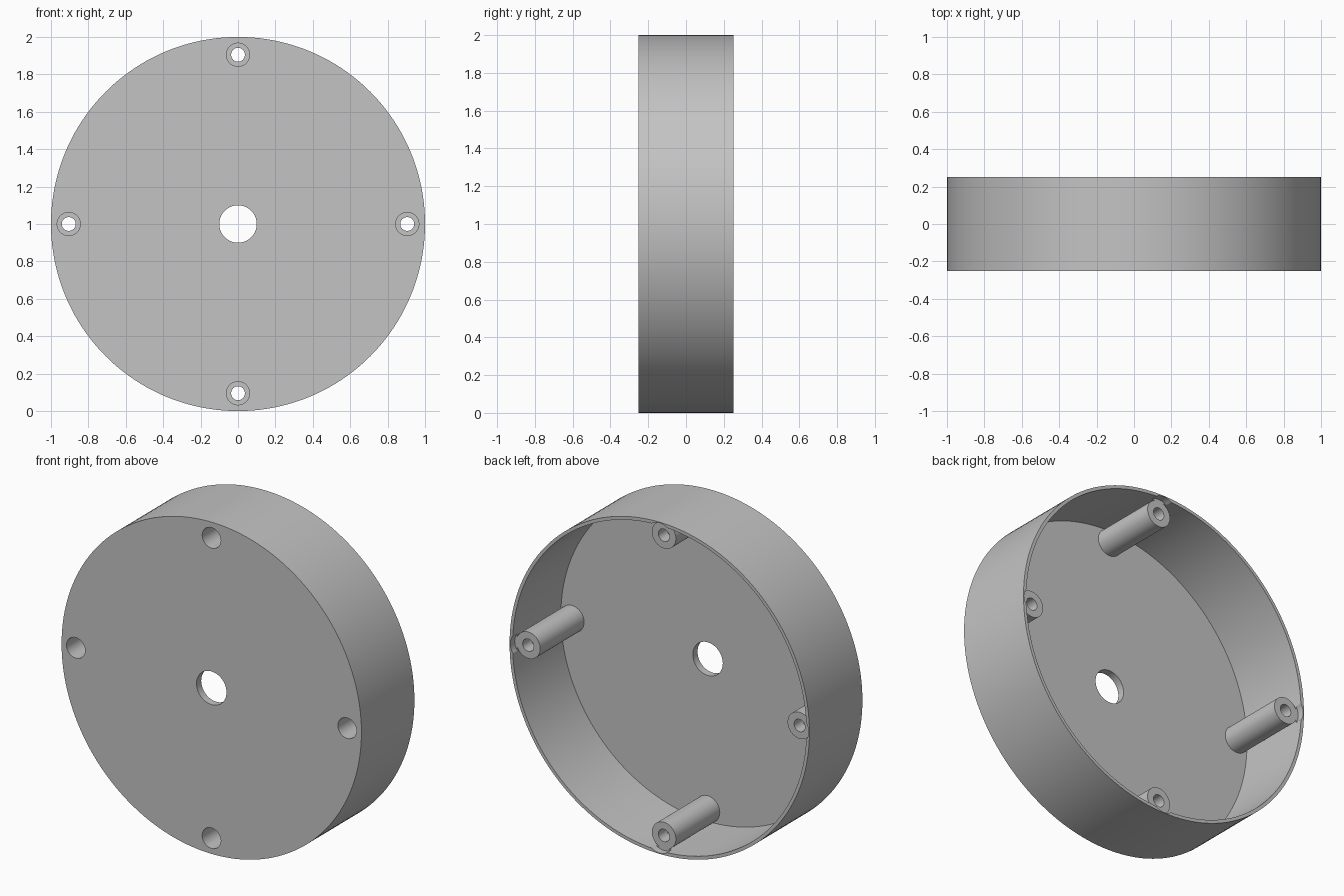
import bpy
from math import cos, sin, pi, radians

cube = bpy.data.objects.get("Cube")
if cube:
    bpy.data.objects.remove(cube, do_unlink=True)

FRONT, BACK = -0.2525, 0.2525
FLOOR = FRONT + 0.045      # inner face of the front plate
POST_END = BACK - 0.042    # posts stop short of the rim
RING = 0.905               # distance of the posts from the axis

grey = bpy.data.materials.new("plain grey")
grey.use_nodes = True
colour = (0.55, 0.55, 0.55, 1)
grey.diffuse_color = colour
grey.node_tree.nodes["Principled BSDF"].inputs["Base Color"].default_value = colour


def rod(name, radius, y0, y1, x=0, z=1, sides=48):
    """Cylinder lying along y."""
    bpy.ops.mesh.primitive_cylinder_add(
        vertices=sides, radius=radius, depth=y1 - y0,
        location=(x, (y0 + y1) / 2, z), rotation=(pi / 2, 0, 0))
    obj = bpy.context.object
    obj.name = name
    obj.data.materials.append(grey)
    return obj


def combine(target, tool, operation):
    mod = target.modifiers.new(operation.lower(), 'BOOLEAN')
    mod.operation = operation
    mod.solver = 'EXACT'
    mod.object = tool
    bpy.context.view_layer.objects.active = target
    bpy.ops.object.modifier_apply(modifier=mod.name)
    bpy.data.objects.remove(tool, do_unlink=True)


# Round tray: closed front plate, thin wall, open back
housing = rod("round_housing", 1.0, FRONT, BACK, sides=160)
combine(housing, rod("cavity", 0.98, FLOOR, BACK + 0.1, sides=160), 'DIFFERENCE')

# Central opening
combine(housing, rod("centre_hole", 0.1, FRONT - 0.1, FLOOR + 0.1, sides=64), 'DIFFERENCE')

# Four screw posts with a deep counterbore from the front
for i in range(4):
    x, z = RING * cos(i * pi / 2), 1 + RING * sin(i * pi / 2)
    combine(housing, rod("post", 0.08, FLOOR - 0.02, POST_END + 0.015, x, z), 'UNION')
    combine(housing, rod("end_recess", 0.09, POST_END, BACK + 0.1, x, z), 'DIFFERENCE')
    combine(housing, rod("counterbore", 0.062, FRONT - 0.1, POST_END - 0.08, x, z), 'DIFFERENCE')
    combine(housing, rod("screw_hole", 0.037, FRONT - 0.1, BACK + 0.1, x, z), 'DIFFERENCE')

# Smooth round walls, crisp rims
bpy.ops.object.select_all(action='DESELECT')
housing.select_set(True)
bpy.context.view_layer.objects.active = housing
bpy.ops.object.shade_smooth_by_angle(angle=radians(30))
